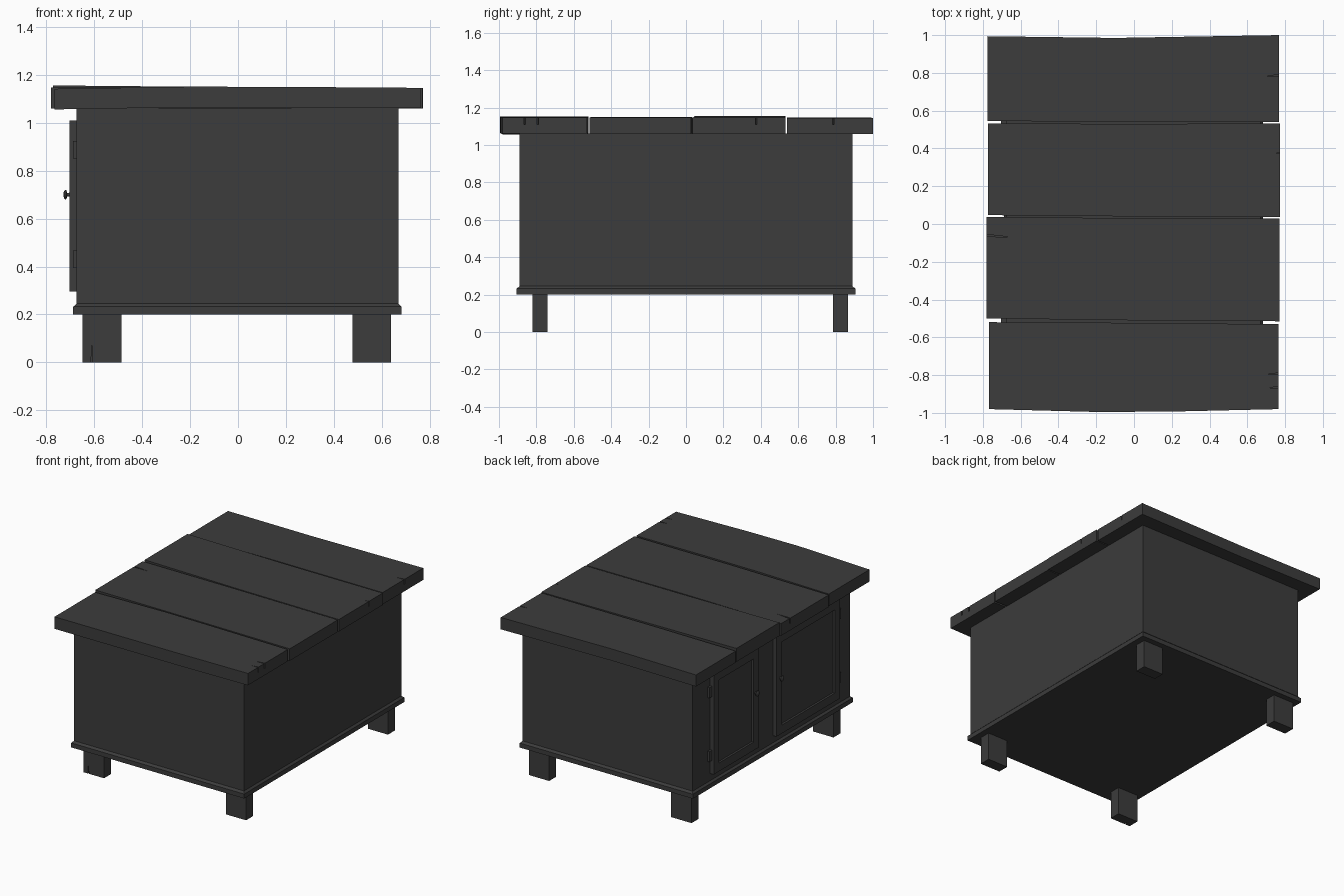
import bpy, bmesh, math
from mathutils import Matrix, Vector

if "Cube" in bpy.data.objects:
    bpy.data.objects.remove(bpy.data.objects["Cube"])

wood = bpy.data.materials.new("dark_wood")
wood.diffuse_color = (0.045, 0.045, 0.045, 1)
wood.use_nodes = True
wood.node_tree.nodes["Principled BSDF"].inputs["Base Color"].default_value = wood.diffuse_color


def finish(name, bm):
    bmesh.ops.recalc_face_normals(bm, faces=bm.faces)
    me = bpy.data.meshes.new(name)
    bm.to_mesh(me)
    bm.free()
    me.materials.append(wood)
    ob = bpy.data.objects.new(name, me)
    bpy.context.collection.objects.link(ob)
    return ob


def box_bm(x0, x1, y0, y1, z0, z1):
    bm = bmesh.new()
    size = Matrix.Diagonal((x1 - x0, y1 - y0, z1 - z0, 1))
    mid = Matrix.Translation(((x0 + x1) / 2, (y0 + y1) / 2, (z0 + z1) / 2))
    bmesh.ops.create_cube(bm, size=1, matrix=mid @ size)
    return bm


def box(name, *dims):
    return finish(name, box_bm(*dims))


def loft(name, rings):
    """Skin a list of equally long closed rings and cap both ends."""
    bm = bmesh.new()
    loops = [[bm.verts.new(p) for p in r] for r in rings]
    n = len(loops[0])
    for a, b in zip(loops, loops[1:]):
        for i in range(n):
            j = (i + 1) % n
            bm.faces.new((a[i], a[j], b[j], b[i]))
    bm.faces.new(loops[0])
    bm.faces.new(loops[-1])
    return finish(name, bm)


def crack(ob, a, b, c, axis):
    """Cut a thin wedge with triangle a, b, c swept along axis."""
    tri = [Vector(p) for p in (a, b, c)]
    cutter = loft("crack_cutter", [tri, [p + Vector(axis) for p in tri]])
    cutter.hide_render = True
    mod = ob.modifiers.new("crack", 'BOOLEAN')
    mod.operation, mod.object, mod.solver = 'DIFFERENCE', cutter, 'EXACT'
    bpy.context.view_layer.objects.active = ob
    bpy.ops.object.modifier_apply(modifier=mod.name)
    bpy.data.objects.remove(cutter)


# Cabinet body
box("body", -0.675, 0.67, -0.89, 0.89, 0.21, 1.062)


# Base trim with a sloped upper edge
def rect(x0, x1, y, z):
    return [(x0, -y, z), (x1, -y, z), (x1, y, z), (x0, y, z)]


loft("base_trim", [rect(-0.688, 0.683, 0.905, 0.2),
                   rect(-0.688, 0.683, 0.905, 0.232),
                   rect(-0.672, 0.668, 0.888, 0.247)])

# Four legs, the front left one split at the foot
for sy, y0, y1 in (("front", -0.82, -0.74), ("back", 0.785, 0.865)):
    for sx, x0, x1 in (("left", -0.65, -0.487), ("right", 0.478, 0.638)):
        leg = box(f"{sy}_{sx}_leg", x0, x1, y0, y1, 0, 0.21)
        if (sy, sx) == ("front", "left"):
            crack(leg, (-0.614, -0.84, -0.01), (-0.606, -0.84, -0.01),
                  (-0.611, -0.84, 0.075), (0, 0.05, 0))

# Warped top planks: stations of x, front y, back y, bottom z, top z
planks = {
    "front_plank": [(-0.767, -0.98, -0.52, 1.056, 1.142),
                    (-0.2, -0.995, -0.522, 1.065, 1.151),
                    (0.2, -0.993, -0.526, 1.063, 1.15),
                    (0.765, -0.98, -0.53, 1.061, 1.146)],
    "middle_front_plank": [(-0.78, -0.5, 0.037, 1.06, 1.147),
                           (0, -0.51, 0.031, 1.062, 1.149),
                           (0.77, -0.515, 0.028, 1.06, 1.146)],
    "middle_back_plank": [(-0.772, 0.047, 0.532, 1.06, 1.156),
                          (0, 0.04, 0.53, 1.062, 1.149),
                          (0.773, 0.036, 0.532, 1.06, 1.146)],
    "back_plank": [(-0.775, 0.545, 0.994, 1.06, 1.143),
                   (-0.1, 0.542, 0.985, 1.062, 1.146),
                   (0.767, 0.54, 1.0, 1.06, 1.145)]}
# End cracks: side, y, length
cracks = {"front_plank": [(1, -0.79, 0.08), (1, -0.86, 0.06)],
          "middle_front_plank": [(-1, -0.06, 0.11)],
          "middle_back_plank": [(1, 0.38, 0.03)],
          "back_plank": [(1, 0.79, 0.07)]}
for name, stations in planks.items():
    ob = loft(name, [[(x, ya, za), (x, yb, za), (x, yb, zb), (x, ya, zb)]
                     for x, ya, yb, za, zb in stations])
    for side, y, length in cracks[name]:
        crack(ob, (side * 0.8, y - 0.007, 1.11), (side * 0.8, y + 0.007, 1.11),
              (side * (0.775 - length), y - 0.008, 1.11), (0, 0, 0.1))


# Doors on the left side, with a recessed panel
def door(name, y0, y1, knob_y, hinge_y):
    bm = box_bm(-0.703, -0.67, y0, y1, 0.295, 1.01)
    front = min(bm.faces, key=lambda f: f.calc_center_median().x)
    bmesh.ops.inset_region(bm, faces=[front], thickness=0.085)
    bmesh.ops.inset_region(bm, faces=[front], thickness=0.001, depth=-0.014)
    finish(name + "_door", bm)

    # Turned knob
    profile = [(0.0, 0.009), (0.013, 0.007), (0.017, 0.019),
               (0.022, 0.02), (0.027, 0.013), (0.029, 0.004)]
    knob = loft(name + "_knob", [[(-0.7 - d, knob_y + r * math.cos(t * math.tau / 12),
                                   0.7 + r * math.sin(t * math.tau / 12))
                                  for t in range(12)] for d, r in profile])
    bpy.ops.object.select_all(action='DESELECT')
    knob.select_set(True)
    bpy.context.view_layer.objects.active = knob
    bpy.ops.object.shade_smooth_by_angle(angle=math.radians(40))

    # Hinges beside the outer edge
    for part, z in (("lower", 0.43), ("upper", 0.887)):
        box(f"{name}_{part}_hinge", -0.69, -0.67, hinge_y - 0.015,
            hinge_y + 0.015, z - 0.037, z + 0.037)


door("back", 0.18, 0.69, 0.22, 0.705)
door("front", -0.74, -0.02, -0.06, -0.755)
